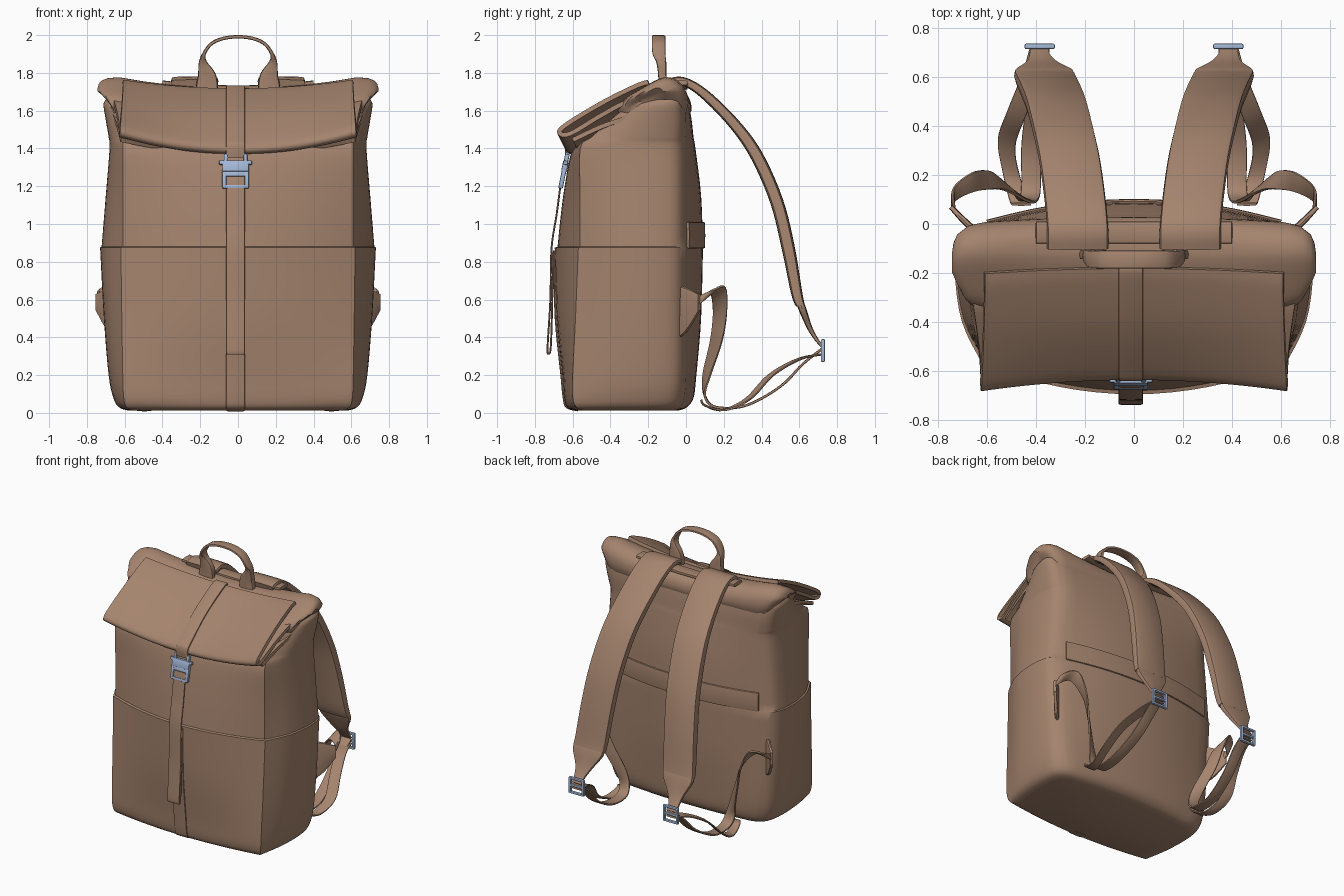
import bpy, bmesh, math
from mathutils import Vector, Matrix


def material(name, col):
    m = bpy.data.materials.new(name)
    m.diffuse_color = (*col, 1)
    return m


FABRIC = material("tan_fabric", (0.376, 0.231, 0.156))
METAL = material("pale_blue_metal", (0.37, 0.48, 0.68))


def spline(rows, n=5):
    """Smooth curve through rows of any length."""
    out = []
    for i in range(len(rows) - 1):
        a, b, c, d = (rows[max(0, min(len(rows) - 1, i + k))] for k in (-1, 0, 1, 2))
        for j in range(n):
            t = j / n
            out.append(tuple(0.5 * (2 * q + (r - p) * t + (2 * p - 5 * q + 4 * r - s) * t * t
                                    + (3 * q - p - 3 * r + s) * t ** 3)
                             for p, q, r, s in zip(a, b, c, d)))
    return out + [tuple(rows[-1])]


def finish(name, bm, mat, mirror=False, solid=0, bevel=0):
    bmesh.ops.recalc_face_normals(bm, faces=bm.faces)
    me = bpy.data.meshes.new(name)
    bm.to_mesh(me)
    bm.free()
    me.materials.append(mat)
    ob = bpy.data.objects.new(name, me)
    bpy.context.collection.objects.link(ob)
    if solid:
        m = ob.modifiers.new("solid", 'SOLIDIFY')
        m.thickness, m.offset = solid, 0
    if bevel:
        m = ob.modifiers.new("bevel", 'BEVEL')
        m.width, m.segments = bevel, 2
    if mirror:
        m = ob.modifiers.new("mirror", 'MIRROR')
        m.use_mirror_merge = False
    bpy.ops.object.select_all(action='DESELECT')
    ob.select_set(True)
    bpy.context.view_layer.objects.active = ob
    bpy.ops.object.convert(target='MESH')
    bpy.ops.object.shade_smooth_by_angle(angle=math.radians(38))
    return ob


def loft(name, rings, mat, closed=True, **kw):
    bm = bmesh.new()
    vs = [[bm.verts.new(p) for p in r] for r in rings]
    n = len(vs[0])
    for a, b in zip(vs, vs[1:]):
        for i in range(n if closed else n - 1):
            j = (i + 1) % n
            bm.faces.new((a[i], a[j], b[j], b[i]))
    if closed:
        bm.faces.new(vs[0])
        bm.faces.new(vs[-1])
    return finish(name, bm, mat, **kw)


def strap(name, rows, mirror=False, n=5):
    """Rows: centre xyz, half-width vector xyz, half thickness."""
    rows = spline(rows, n)
    rings = []
    for i, r in enumerate(rows):
        c, w = Vector(r[:3]), Vector(r[3:6])
        tan = Vector(rows[min(i + 1, len(rows) - 1)][:3]) - Vector(rows[max(i - 1, 0)][:3])
        nor = tan.cross(w).normalized() * r[6]
        ring = []
        for k in range(12):
            u, v = math.cos(k * math.pi / 6), math.sin(k * math.pi / 6)
            ring.append(c + w * math.copysign(abs(u) ** 0.3, u) + nor * math.copysign(abs(v) ** 0.5, v))
        rings.append(ring)
    return loft(name, rings, FABRIC, mirror=mirror)


def bars(name, boxes, loc, tilt=0, mirror=False):
    """Metal fitting from boxes: centre xyz, size xyz."""
    bm = bmesh.new()
    for b in boxes:
        m = Matrix.Translation(loc) @ Matrix.Rotation(tilt, 4, 'X') @ Matrix.Translation(b[:3])
        bmesh.ops.create_cube(bm, size=1, matrix=m @ Matrix.Diagonal((*b[3:], 1)))
    return finish(name, bm, METAL, mirror=mirror, bevel=0.006)


# Main bag: level = z, front half width, front y, front bulge, side half width, back y, back bulge
def body_ring(z, hf, yf, bf, hs, yb, bb):
    hb, d = hs - 0.10, yb - yf
    half = [(hf * t / 8, yf - bf * (1 - (t / 8) ** 2)) for t in range(8)]
    half += spline([(hf, yf), (hf + 0.75 * (hs - hf), yf + 0.3 * d), (hs, yf + 0.65 * d),
                    (hs - 0.025, yf + 0.9 * d), (hb, yb)], 4)
    half += [(hb * (1 - t / 8), yb + bb * (1 - (1 - t / 8) ** 2)) for t in range(1, 9)]
    return [(x, y, z) for x, y in half] + [(-x, y, z) for x, y in half[-2:0:-1]]


lower = [(0.012, .55, -.545, .05, .58, -.06, .02), (0.03, .59, -.58, .05, .63, -.03, .035),
         (0.08, .605, -.60, .045, .66, -.01, .05), (0.2, .61, -.60, .055, .685, 0, .055),
         (0.5, .615, -.585, .10, .71, 0, .08), (0.875, .62, -.57, .125, .73, 0, .09)]
upper = [(0.88, .61, -.56, .12, .722, 0, .09), (1.15, .61, -.56, .09, .70, 0, .08),
         (1.40, .61, -.56, .04, .68, 0, .05), (1.46, .61, -.50, .02, .685, 0, .04),
         (1.55, .62, -.40, 0, .70, 0, .03), (1.63, .64, -.30, 0, .712, -.01, .025),
         (1.66, .62, -.24, 0, .70, -.02, .02)]
loft("bag_body", [body_ring(*l) for l in spline(lower, 4) + spline(upper, 4)], FABRIC)

# Rounded top roll across the back edge: closed yz profile, tucked inward below
profile = spline([(-.02, 1.54), (.008, 1.62), (.0, 1.70), (-.035, 1.752), (-.08, 1.775), (-.14, 1.770),
                  (-.23, 1.722), (-.32, 1.665), (-.36, 1.60), (-.33, 1.54)], 3)
ends = [(.743, .35), (.737, .6), (.722, .8), (.69, .94), (.63, 1), (.5, 1), (.35, 1), (.18, 1)]
rings = []
for x, k in ends + [(0, 1)] + [(-x, k) for x, k in ends[::-1]]:
    u = max(0, 1 - (x / .63) ** 2)
    rings.append([(x * (1 - .09 * min(1, max(0, 1.72 - z) / .14)), -.18 + (y + .18) * k + .02 * u * (y > -.1),
                   1.69 + (z - 1.69) * k - .05 * u * max(0, z - 1.54) / .2) for y, z in profile])
loft("top_roll", rings, FABRIC)

# Folded-over flap: sheet profile = y, z, half width, centre sag
roll = [(-.20, 1.752, .61, .045), (-.27, 1.728, .61, .05), (-.45, 1.638, .615, .06),
        (-.65, 1.515, .625, .09), (-.66, 1.475, .625, .09), (-.60, 1.485, .625, .085),
        (-.45, 1.575, .64, .05), (-.31, 1.645, .66, .03), (-.25, 1.61, .67, 0), (-.31, 1.565, .66, 0),
        (-.45, 1.515, .64, .03), (-.60, 1.445, .62, .07)]
sheet = [[(i / 12 * w, y + 0.5 * s * (1 - (i / 12) ** 2), z - s * (1 - (i / 12) ** 2))
          for i in range(-12, 13)] for y, z, w, s in spline(roll, 5)]
loft("roll_top_flap", sheet, FABRIC, closed=False, solid=0.024)

# Front closing strap: on the flap, hanging tail, and stitched part below
X, W = -0.013, (.05, 0, 0)
strap("flap_strap", [(X, y, z, *W, .008) for y, z in
                     [(-.17, 1.725), (-.22, 1.712), (-.42, 1.597), (-.60, 1.45), (-.632, 1.41), (-.63, 1.35)]])
strap("hanging_strap", [(X, y, z, *W, .005) for y, z in
                        [(-.655, 1.25), (-.665, 1.20), (-.685, 1.05), (-.712, .87), (-.718, .6), (-.733, .35),
                         (-.728, .315), (-.716, .35), (-.708, .6), (-.704, .85)]])
strap("stitched_strap", [(X, y, z, *W, .006) for y, z in
                         [(-.697, .86), (-.689, .5), (-.659, .2), (-.647, .08), (-.63, .03), (-.57, .014)]])

# Front buckle with horned catch
bars("front_buckle", [(0, 0, .02, .14, .03, .06), (0, 0, .04, .175, .024, .022),
                      (-.06, 0, -.045, .022, .024, .1), (.06, 0, -.045, .022, .024, .1),
                      (0, 0, -.09, .14, .024, .018), (0, 0, -.02, .12, .02, .03),
                      (-.052, 0, .065, .02, .024, .045), (.052, 0, .065, .02, .024, .045),
                      (0, 0, .088, .10, .024, .018)], (X, -.645, 1.285), -0.2)

# Carry handle with thick rolled feet, and its anchor patch
right = [(.165, -.125, 1.71, .02, .06), (.165, -.125, 1.78, .022, .05), (.185, -.13, 1.85, .026, .024),
         (.18, -.143, 1.90, .034, .01), (.14, -.145, 1.955, .036, .009), (.075, -.145, 1.983, .036, .009)]
arch = [(-r[0], *r[1:]) for r in right] + [(0, -.145, 1.991, .036, .009)] + right[::-1]
strap("carry_handle", [(x, y, z, 0, w, 0, t) for x, y, z, w, t in arch])
strap("handle_patch", [(x, -.035, z, 0, .045, 0, .012) for x, z in
                       [(-.4, 1.748), (-.2, 1.728), (0, 1.722), (.2, 1.728), (.4, 1.748)]])

# Back luggage band
strap("back_band", [(x / 10, .003 + .09 * (1 - (x / 6.2) ** 2), .94, 0, 0, .07, .009)
                    for x in range(-6, 7, 2)])

# Padded shoulder straps with tapered tongue
strap("shoulder_strap", [(x, y, z, .125, 0, 0, t) for x, y, z, t in
                         [(.23, -.10, 1.745, .02), (.23, -.02, 1.757, .022), (.24, .095, 1.69, .026),
                          (.262, .255, 1.53, .03), (.288, .375, 1.36, .034), (.315, .48, 1.12, .035),
                          (.338, .54, .88, .035), (.358, .585, .64, .03), (.365, .605, .57, .024)]], True)
strap("strap_tongue", [(.365, .605, .58, .12, 0, 0, .02), (.368, .62, .54, .118, 0, 0, .02),
                       (.376, .655, .45, .065, 0, 0, .014), (.385, .69, .39, .042, 0, 0, .01),
                       (.385, .722, .35, .04, 0, 0, .007)], True)
bars("strap_buckle", [(-.053, 0, 0, .018, .022, .12), (.053, 0, 0, .018, .022, .12),
                      (0, 0, .052, .12, .022, .016), (0, 0, -.052, .12, .022, .016),
                      (0, 0, 0, .11, .018, .016)], (.385, .725, .33), 0, True)

# Side wings and the lower webbing loops
strap("side_wing", [(.60, -.07, .53, 0, 0, .155, .014), (.68, .0, .545, 0, 0, .12, .014),
                    (.748, .07, .585, 0, 0, .045, .01)], True)
strap("webbing_loop", [(.735, .06, .585, 0, .01, .035, .007), (.735, .12, .625, 0, .03, .03, .007),
                       (.66, .17, .645, 0, .04, .02, .007), (.58, .18, .53, .02, .038, .01, .007),
                       (.53, .16, .38, .028, .032, 0, .007), (.46, .11, .2, .035, .02, 0, .007),
                       (.43, .10, .09, .04, 0, 0, .007), (.42, .16, .03, .04, 0, 0, .007),
                       (.42, .32, .04, .04, 0, 0, .007), (.40, .5, .14, .04, 0, 0, .007),
                       (.385, .62, .26, .04, 0, 0, .007), (.385, .722, .34, .04, 0, 0, .007)], True)
strap("webbing_tail", [(.385, .722, .31, .04, 0, 0, .006), (.42, .6, .285, .038, .01, 0, .006),
                       (.48, .45, .2, .036, .015, 0, .006), (.52, .33, .075, .036, .015, 0, .006),
                       (.50, .2, .015, .036, .01, 0, .006), (.47, .10, .04, .04, 0, 0, .006),
                       (.46, .08, .07, .04, 0, 0, .006)], True)
